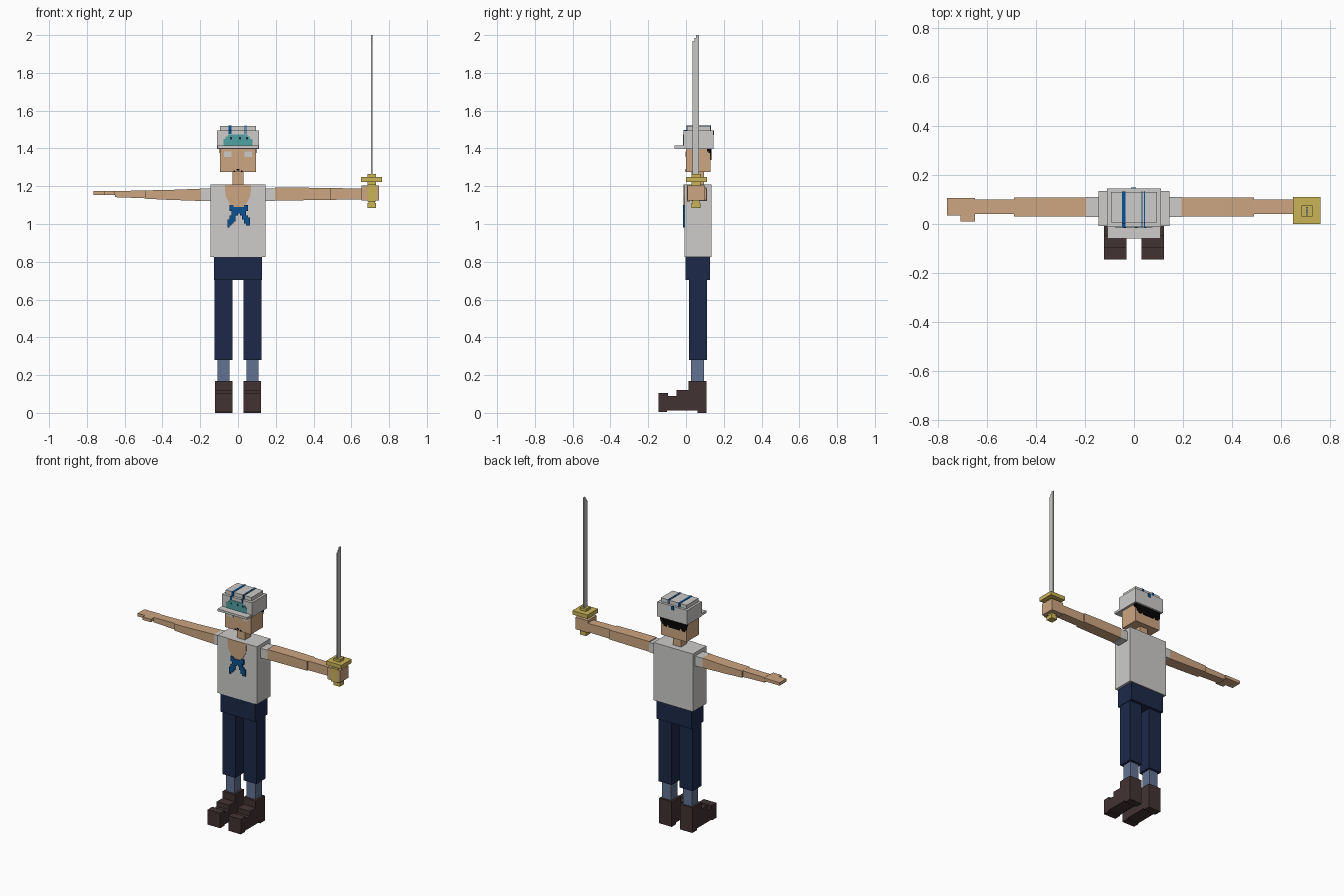
import bpy
import bmesh
from mathutils import Vector

default_cube = bpy.data.objects.get("Cube")
if default_cube:
    bpy.data.objects.remove(default_cube, do_unlink=True)


def make_material(name, red, green, blue):
    """Flat material from display colour values, stored as linear."""
    colour = [(c / 255) ** 2.2 for c in (red, green, blue)] + [1]
    material = bpy.data.materials.new(name)
    material.use_nodes = True
    material.diffuse_color = colour
    shader = material.node_tree.nodes["Principled BSDF"]
    shader.inputs["Base Color"].default_value = colour
    shader.inputs["Roughness"].default_value = 0.9
    return material


cloth = make_material("off white cloth", 204, 203, 201)
skin = make_material("tan skin", 204, 164, 128)
navy = make_material("navy trousers", 34, 45, 74)
sock = make_material("slate sock", 98, 114, 145)
leather = make_material("dark brown leather", 68, 54, 54)
gold = make_material("brass", 200, 178, 88)
steel = make_material("steel", 198, 198, 197)
blue = make_material("scarf blue", 18, 82, 145)
teal = make_material("emblem teal", 82, 160, 160)
black = make_material("black hair", 14, 13, 14)


def finish(name, material, bm):
    bmesh.ops.recalc_face_normals(bm, faces=bm.faces)
    mesh = bpy.data.meshes.new(name)
    bm.to_mesh(mesh)
    bm.free()
    mesh.materials.append(material)
    part = bpy.data.objects.new(name, mesh)
    bpy.context.collection.objects.link(part)
    return part


def add_box(bm, x, y, z):
    """Add a block given its low and high limits on each axis."""
    cube = bmesh.ops.create_cube(bm, size=1)
    for vert in cube["verts"]:
        vert.co = Vector([low + (high - low) * (c + 0.5)
                          for c, (low, high) in zip(vert.co, (x, y, z))])
    return cube["verts"]


def box(name, material, x, y, z):
    bm = bmesh.new()
    add_box(bm, sorted(x), y, z)
    return finish(name, material, bm)


def prism(name, material, outline, axis, low, high):
    """Extrude an outline along one axis."""
    bm = bmesh.new()
    verts = []
    for a, b in outline:
        co = [a, b]
        co.insert(axis, low)
        verts.append(bm.verts.new(co))
    face = bm.faces.new(verts)
    moved = bmesh.ops.extrude_face_region(bm, geom=[face])["geom"]
    shift = Vector((0, 0, 0))
    shift[axis] = high - low
    bmesh.ops.translate(bm, vec=shift,
                        verts=[v for v in moved if isinstance(v, bmesh.types.BMVert)])
    return finish(name, material, bm)


def pixel_plate(name, material, rows, left, top, cell, y):
    """Thin blocky plate drawn from rows of marks, one block per run."""
    bm = bmesh.new()
    for r, row in enumerate(rows):
        start = None
        for c, mark in enumerate(row + " "):
            if mark == "#" and start is None:
                start = c
            elif mark != "#" and start is not None:
                add_box(bm, (left + start * cell, left + c * cell), y,
                        (top - (r + 1) * cell, top - r * cell))
                start = None
    return finish(name, material, bm)


def taper(name, material, x0, x1, y, z0, z1):
    """Arm block whose height changes from its inner to its outer end."""
    bm = bmesh.new()
    for vert in add_box(bm, sorted((x0, x1)), y, (0, 1)):
        low, high = z0 if abs(vert.co.x - x0) < 0.001 else z1
        vert.co.z = high if vert.co.z > 0.5 else low
    return finish(name, material, bm)


# Body
box("shirt", cloth, (-.145, .145), (-.008, .135), (.825, 1.21))
box("hips", navy, (-.128, .128), (-.003, .127), (.703, .825))
box("neck", skin, (-.03, .03), (.03, .095), (1.2, 1.29))
box("head", skin, (-.095, .095), (0, .13), (1.275, 1.4))

# Legs, socks and stepped shoes
shoe_side = [(-.145, .005), (-.1, .005), (-.1, .012), (.06, .012), (.06, 0),
             (.108, 0), (.108, .168), (.012, .168), (.012, .122), (-.05, .122),
             (-.05, .09), (-.095, .09), (-.095, .105), (-.145, .105)]
for side, s in (("left", 1), ("right", -1)):
    box(side + "_trouser_leg", navy, (.03 * s, .125 * s), (.015, .11), (.28, .703))
    box(side + "_sock", sock, (.044 * s, .109 * s), (.027, .095), (.16, .28))
    prism(side + "_shoe", leather, shoe_side, 0, .03 * s, .122 * s)
    box(side + "_sleeve", cloth, (.14 * s, .197 * s), (.028, .11), (1.122, 1.187))
    box(side + "_eye", cloth, (.034 * s, .075 * s), (-.003, .002), (1.355, 1.385))

# Right arm with open hand
upper_y, lower_y = (.03, .108), (.04, .1)
taper("right_upper_arm", skin, -.195, -.37, upper_y, (1.122, 1.187), (1.128, 1.18))
taper("right_elbow", skin, -.37, -.49, upper_y, (1.128, 1.18), (1.134, 1.178))
taper("right_forearm", skin, -.49, -.65, lower_y, (1.136, 1.177), (1.142, 1.175))
box("right_hand", skin, (-.65, -.765), (.035, .106), (1.154, 1.174))
box("right_thumb", skin, (-.65, -.71), (.01, .036), (1.154, 1.174))

# Left arm with fist
taper("left_upper_arm", skin, .195, .37, upper_y, (1.124, 1.192), (1.126, 1.192))
taper("left_elbow", skin, .37, .49, upper_y, (1.126, 1.192), (1.128, 1.19))
taper("left_forearm", skin, .49, .66, lower_y, (1.128, 1.19), (1.13, 1.188))
box("left_fist", skin, (.655, .747), (.008, .1), (1.125, 1.205))

# Sword
box("sword_guard", gold, (.65, .762), (0, .11), (1.222, 1.248))
box("sword_collar", gold, (.685, .73), (.03, .076), (1.2, 1.265))
box("sword_grip", gold, (.69, .724), (.035, .072), (1.1, 1.21))
box("sword_grip_front", gold, (.685, .73), (.004, .02), (1.12, 1.21))
box("sword_pommel", gold, (.685, .73), (.03, .076), (1.085, 1.11))
blade_side = [(.034, 1.26), (.07, 1.26), (.07, 2), (.054, 2), (.054, 1.985),
              (.044, 1.985), (.044, 1.97), (.034, 1.97)]
prism("sword_blade", steel, blade_side, 0, .703, .711)

# Cap
box("cap_band", cloth, (-.11, .11), (-.012, .146), (1.398, 1.495))
box("cap_top", cloth, (-.095, .095), (.006, .13), (1.49, 1.52))
box("cap_brim", cloth, (-.108, .108), (-.06, -.01), (1.4, 1.415))
pixel_plate("cap_emblem", teal, [
    "  ########  ",
    " ########## ",
    "############",
    "############",
    "############"], -.078, 1.475, .0128, (-.015, -.01))
for x in (-.042, .005, .042):
    box("emblem_mark", navy, (x, x + .01), (-.017, -.01), (1.448, 1.46))

# Cap stripes run up the front, over the top and down the back
for name, x, width in (("wide", -.049, .014), ("thin", .031, .004), ("thin", .04, .004)):
    span = (x, x + width)
    box(name + "_stripe_over", blue, span, (.003, .133), (1.495, 1.522))
    box(name + "_stripe_front", blue, span, (-.014, .005), (1.476, 1.497))
box("cap_back_mark", blue, (-.012, .008), (.14, .149), (1.47, 1.495))

# Open collar and knotted scarf
collar = [(-.07, 1.21), (.07, 1.21), (.066, 1.15), (.04, 1.1), (.02, 1.085),
          (-.02, 1.085), (-.04, 1.1), (-.066, 1.15)]
prism("open_collar", skin, collar, 1, -.012, -.006)
pixel_plate("scarf", blue, [
    "  ##     ##  ",
    "  #########  ",
    "  #########  ",
    "   #######   ",
    "   ### ###   ",
    "  ###   ###  ",
    "  ###   #### ",
    " ####    ### ",
    " ###     ### ",
    " ##       ## ",
    " #           "], -.066, 1.1, .0108, (-.016, -.007))

# Stubble on the chin and hair at the back of the head
pixel_plate("chin_beard", black, [
    "  ##  ",
    "#    #"], -.024, 1.292, .008, (-.003, .002))
pixel_plate("back_hair", black, [
    "################",
    "################",
    "################",
    "############### ",
    " ## ####### ##  "], -.096, 1.4, .012, (.128, .134))
for side, s in (("left", 1), ("right", -1)):
    box(side + "_side_hair", black, (.09 * s, .098 * s), (.112, .132), (1.385, 1.4))
    box(side + "_side_hair_tip", black, (.09 * s, .098 * s), (.12, .132), (1.375, 1.386))
